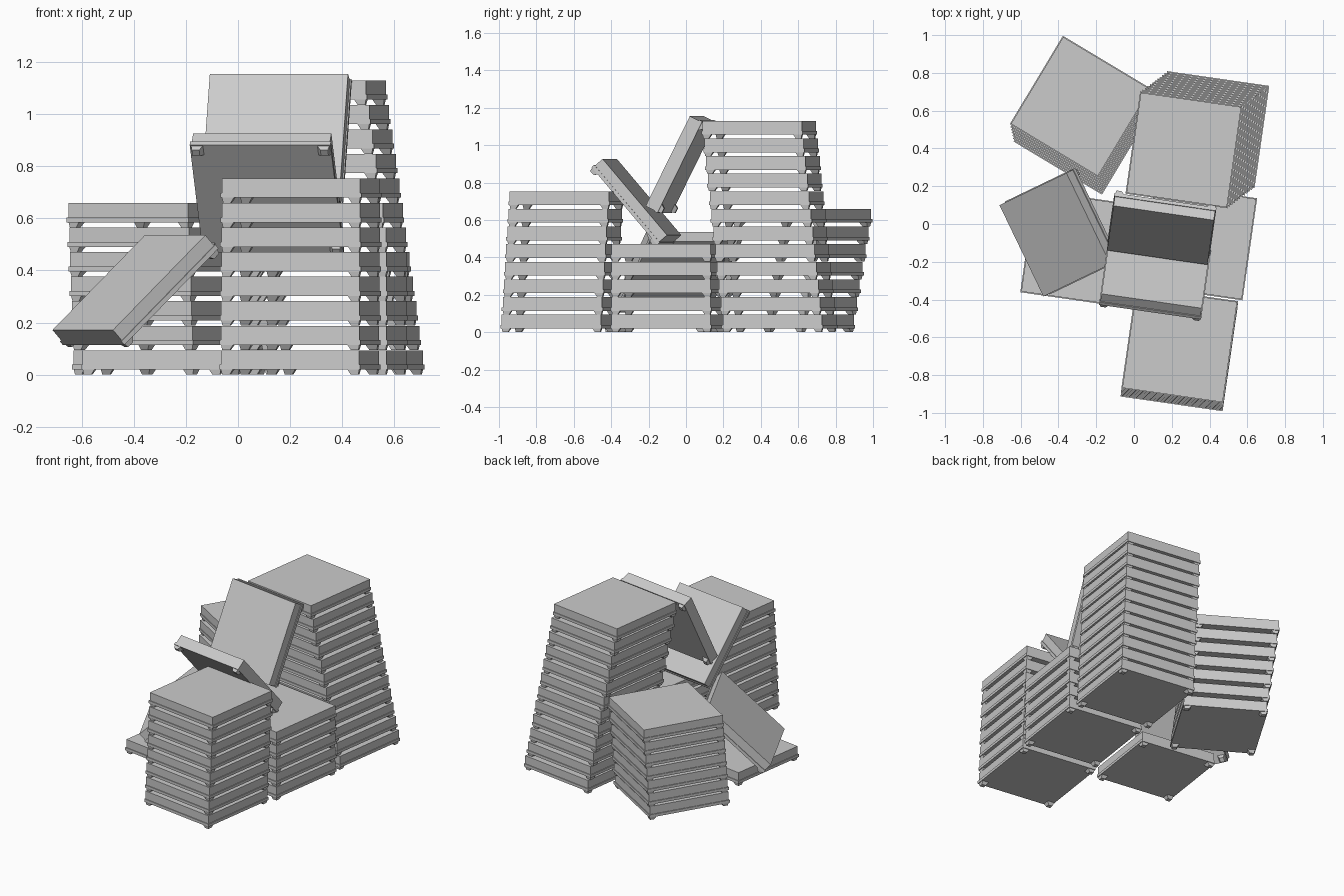
import bpy, bmesh
from math import radians
from mathutils import Matrix, Vector

if "Cube" in bpy.data.objects:
    bpy.data.objects.remove(bpy.data.objects["Cube"])

H = 0.0942                      # height of one tray including feet


def frustum(bm, x0, x1, y0, y1, z0, X0, X1, Y0, Y1, z1):
    """Box whose bottom and top rectangles may differ."""
    lo = [bm.verts.new(p) for p in ((x0, y0, z0), (x1, y0, z0), (x1, y1, z0), (x0, y1, z0))]
    hi = [bm.verts.new(p) for p in ((X0, Y0, z1), (X1, Y0, z1), (X1, Y1, z1), (X0, Y1, z1))]
    bm.faces.new(lo[::-1])
    bm.faces.new(hi)
    for i in range(4):
        j = (i + 1) % 4
        bm.faces.new((lo[i], lo[j], hi[j], hi[i]))


def tray_mesh():
    bm = bmesh.new()
    # base flange and main slab
    f, b = 0.273, 0.268
    frustum(bm, -f, f, -f, f, 0.02, -f, f, -f, f, 0.039)
    frustum(bm, -b, b, -b, b, 0.039, -b, b, -b, b, H - 0.0005)
    # four tapered corner feet
    for sx in (-1, 1):
        for sy in (-1, 1):
            lo_x, lo_y = sorted((sx * 0.235, sx * 0.264)), sorted((sy * 0.235, sy * 0.264))
            hi_x, hi_y = sorted((sx * 0.222, sx * 0.268)), sorted((sy * 0.222, sy * 0.268))
            frustum(bm, *lo_x, *lo_y, 0, *hi_x, *hi_y, 0.02)
    bmesh.ops.recalc_face_normals(bm, faces=bm.faces)
    me = bpy.data.meshes.new("tray")
    bm.to_mesh(me)
    bm.free()
    return me


TRAY = tray_mesh()


def place(name, matrix):
    ob = bpy.data.objects.new(name, TRAY)
    bpy.context.collection.objects.link(ob)
    ob.matrix_world = matrix


def stack(name, count, bottom, top, yaw):
    """Leaning stack: tray centres run from bottom to top."""
    for i in range(count):
        t = i / max(count - 1, 1)
        p = Vector(bottom).lerp(Vector(top), t)
        place(f"{name}_tray_{i + 1}",
              Matrix.Translation((p.x, p.y, i * H)) @ Matrix.Rotation(radians(yaw), 4, 'Z'))


def leaning(name, top_centre, yaw, tilt):
    """Loose tray positioned by the centre of its top face."""
    rot = Matrix.Rotation(radians(yaw), 4, 'Z') @ Matrix.Rotation(radians(tilt), 4, 'X')
    place(name, Matrix.Translation(top_centre) @ rot @ Matrix.Translation((0, 0, -H)))


# upright stacks
stack("front_stack", 8, (0.238, -0.682), (0.242, -0.64), -8.2)
stack("middle_stack", 5, (0.343, -0.095), (0.343, -0.095), -8.2)
stack("back_stack", 12, (0.407, 0.50), (0.264, 0.392), -8.2)
stack("left_back_stack", 7, (-0.263, 0.53), (-0.283, 0.622), -31)
stack("single_left", 1, (-0.293, -0.13), (-0.293, -0.13), -8.2)

# loose trays leaning on the stacks
leaning("leaning_tray_front", (0.118, -0.235, 0.723), -8.2, -49.5)
leaning("leaning_tray_back", (0.14, -0.06, 0.915), -8.2, 63.6)
leaning("leaning_tray_left", (-0.419, -0.057, 0.354), -64.3, 42.8)
